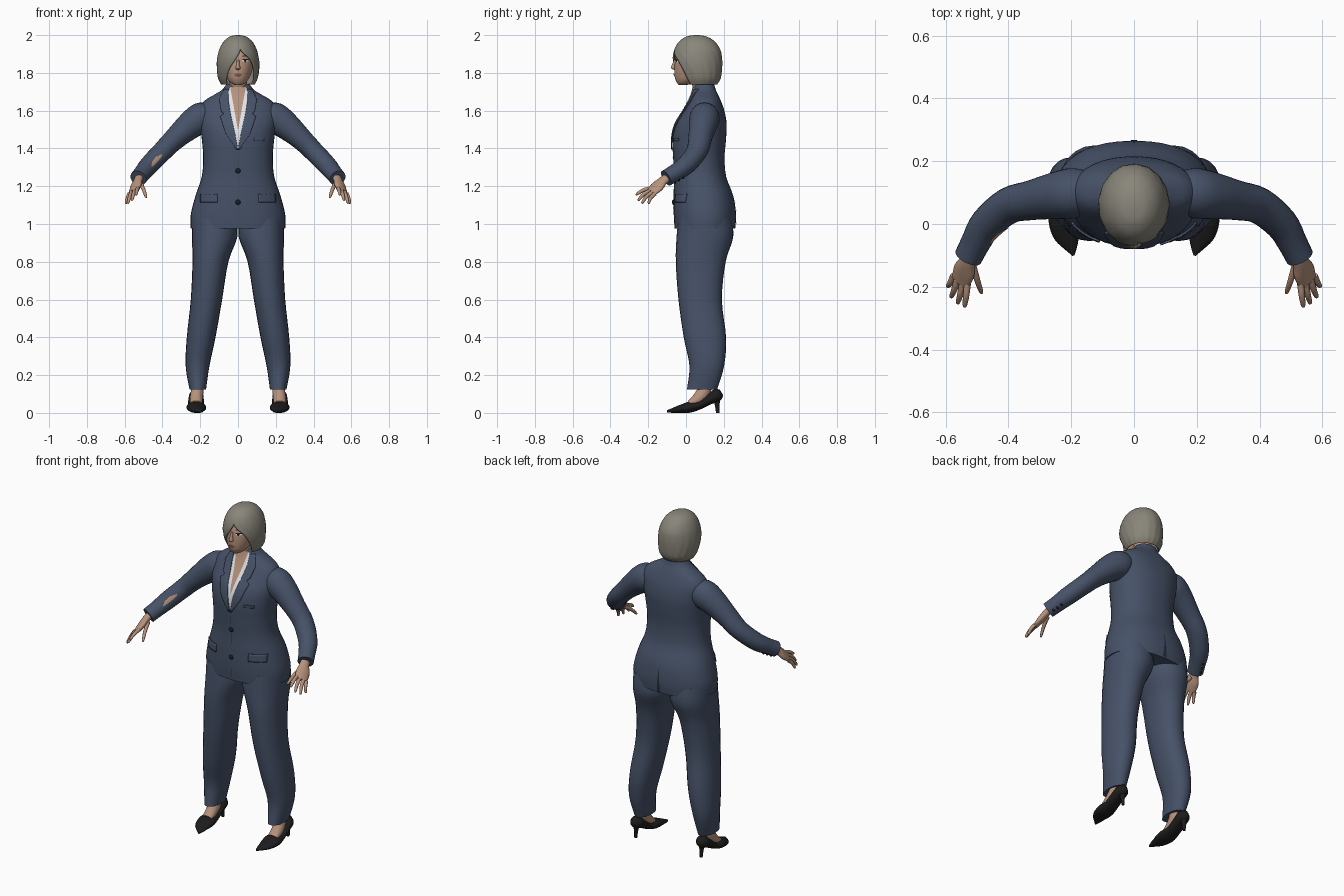
import bpy, bmesh
from math import sin, cos, pi, copysign
from mathutils import Vector
from mathutils.bvhtree import BVHTree

if "Cube" in bpy.data.objects:
    bpy.data.objects.remove(bpy.data.objects["Cube"])


def material(name, r, g, b):
    m = bpy.data.materials.new(name)
    m.use_nodes = True
    m.diffuse_color = (r, g, b, 1)
    m.node_tree.nodes["Principled BSDF"].inputs["Base Color"].default_value = (r, g, b, 1)
    return m


SUIT = material("navy suit", .062, .084, .138)
SEAM = material("dark seam", .02, .027, .045)
HAIR = material("grey hair", .25, .235, .195)
SKIN = material("skin", .47, .29, .2)
SHIRT = material("white shirt", .78, .79, .82)
BLACK = material("black leather", .012, .012, .013)
LIPS = material("lips", .25, .085, .07)
trees = {}


def finish(name, verts, faces, mat, mirror=False, thick=0):
    """Make a smooth object, optionally mirrored in x or thickened."""
    me = bpy.data.meshes.new(name)
    me.from_pydata([tuple(v) for v in verts], [], faces)
    bm = bmesh.new()
    bm.from_mesh(me)
    bmesh.ops.remove_doubles(bm, verts=bm.verts, dist=.00005)
    bmesh.ops.recalc_face_normals(bm, faces=bm.faces)
    trees[name] = BVHTree.FromBMesh(bm)
    bm.to_mesh(me)
    bm.free()
    me.materials.append(mat)
    me.shade_smooth()
    me.set_sharp_from_angle(angle=.9)
    ob = bpy.data.objects.new(name, me)
    bpy.context.collection.objects.link(ob)
    if thick:
        mod = ob.modifiers.new("thickness", "SOLIDIFY")
        mod.thickness, mod.offset = thick, -1
    if mirror:
        ob.modifiers.new("mirror", "MIRROR")
    return ob


def smooth(keys, n):
    """Catmull-Rom curve through tuples of any length."""
    out, last = [], len(keys) - 1
    for i in range(last):
        a, b, c, d = (keys[min(max(j, 0), last)] for j in range(i - 1, i + 3))
        for k in range(n):
            t = k / n
            out.append([q + .5 * t * (r - p + t * (2*p - 5*q + 4*r - s + t * (3*(q - r) + s - p)))
                        for p, q, r, s in zip(a, b, c, d)])
    return out + [list(keys[-1])]


def loft(name, keys, mat, ref=None, segs=24, power=2, n=4, mirror=False):
    """Skin rings (x, y, z, rx, ry); flat rings, or across the path if ref is given."""
    rings = smooth(keys, n)
    pts = [Vector(r[:3]) for r in rings]
    verts, faces = [], []
    for i, r in enumerate(rings):
        u, v = Vector((1, 0, 0)), Vector((0, 1, 0))
        if ref:
            t = (pts[min(i + 1, len(pts) - 1)] - pts[max(i - 1, 0)]).normalized()
            u = Vector(ref)
            u = (u - t * u.dot(t)).normalized()
            v = t.cross(u)
        for k in range(segs):
            c, s = cos(2 * pi * k / segs), sin(2 * pi * k / segs)
            c, s = (copysign(abs(w) ** (2 / power), w) for w in (c, s))
            verts.append(pts[i] + u * c * r[3] + v * s * r[4])
    for i in range(len(rings) - 1):
        for k in range(segs):
            a, b = i * segs + k, i * segs + (k + 1) % segs
            faces.append((a, b, b + segs, a + segs))
    faces += [tuple(range(segs)), tuple(range(len(verts) - segs, len(verts)))]
    return finish(name, verts, faces, mat, mirror)


def patch(name, target, rows, mat, lift=.004, mirror=False, side=-1, flip=1, thick=0):
    """Lay a sheet given by rows (z, x0, x1) onto a part, from front or back."""
    verts, faces, cols, steps = [], [], 8, 5
    fine = [[p + (q - p) * k / steps for p, q in zip(a, b)]
            for a, b in zip(rows, rows[1:]) for k in range(steps)] + [rows[-1]]
    for z, x0, x1 in fine:
        for k in range(cols + 1):
            p = Vector((x0 + (x1 - x0) * k / cols, side, z))
            hit = trees[target].ray_cast(p, Vector((0, -side, 0)))[0]
            if hit is None:
                hit = trees[target].find_nearest(Vector((p.x, side * .1, z)))[0]
            verts.append((p.x * flip, hit.y + side * lift, z))
    w = cols + 1
    for i in range(len(fine) - 1):
        for k in range(cols):
            a = i * w + k
            faces.append((a, a + 1, a + w + 1, a + w))
    return finish(name, verts, faces, mat, mirror, thick)


def button(name, target, near, r, mirror=False):
    p = trees[target].find_nearest(Vector(near))[0]
    loft(name, [(p.x, p.y, p.z + r * h, r * w, r * w * .6)
                for h, w in ((-1, .1), (-.7, .7), (0, 1), (.7, .7), (1, .1))], BLACK, segs=12, mirror=mirror)


# Jacket body and sleeves
loft("jacket", [(0, .1, .975, .25, .16), (0, .1, 1.05, .25, .165), (0, .092, 1.15, .225, .158),
                (0, .075, 1.25, .192, .138), (0, .068, 1.35, .184, .136), (0, .07, 1.45, .192, .142),
                (0, .08, 1.53, .203, .135), (0, .095, 1.6, .205, .108), (0, .1, 1.65, .18, .085),
                (0, .1, 1.685, .125, .07), (0, .098, 1.71, .085, .06), (0, .097, 1.74, .062, .052)],
     SUIT, segs=40, power=2.25)
loft("sleeve", [(.15, .1, 1.57, .07, .07), (.195, .098, 1.56, .083, .08), (.25, .09, 1.525, .075, .075),
                (.33, .075, 1.455, .06, .063), (.4, .058, 1.385, .053, .058), (.47, 0, 1.312, .05, .053),
                (.505, -.06, 1.27, .045, .047), (.528, -.105, 1.243, .044, .045)],
     SUIT, ref=(0, 0, 1), mirror=True)

# Shirt, open neckline, lapels and jacket details
patch("shirt", "jacket", [(1.4, -.002, .002), (1.55, -.033, .033), (1.69, -.055, .055), (1.72, -.045, .045)], SHIRT)
patch("chest", "jacket", [(1.5, -.001, .001), (1.68, -.033, .033), (1.725, -.042, .042)], SKIN, .007)
patch("lapel", "jacket", [(1.395, 0, .01), (1.48, .016, .065), (1.57, .036, .095), (1.585, .039, .075),
                          (1.6, .042, .09), (1.66, .052, .1), (1.715, .05, .075)],
      SUIT, .008, True, thick=.006)
patch("front_edge", "jacket", [(.98, -.001, .001), (1.39, -.001, .001)], SEAM, .002)
patch("pocket_flap", "jacket", [(1.115, .11, .2), (1.16, .11, .2)], SUIT, .008, True, thick=.007)
patch("breast_pocket", "jacket", [(1.44, .085, .14), (1.455, .085, .14)], SUIT, .007, thick=.006)
patch("back_vent", "jacket", [(.98, -.012, .012), (1.06, -.006, .006), (1.13, -.001, .001)], SEAM, .003, side=1)
patch("sleeve_tear", "sleeve", [(1.305, .452, .458), (1.33, .425, .455), (1.355, .405, .435), (1.37, .4, .404)],
      SKIN, .004, flip=-1)
button("upper_button", "jacket", (0, -.1, 1.28), .014)
button("lower_button", "jacket", (0, -.1, 1.115), .014)
for i in range(3):
    button("cuff_button", "sleeve", (.54 - .012 * i, -.04 + .02 * i, 1.2 + .012 * i), .008, True)

# Trousers
loft("trouser_leg", [(.125, .1, 1.03, .118, .14), (.124, .1, .93, .12, .15), (.146, .078, .8, .095, .132),
                     (.167, .075, .6, .083, .115), (.195, .1, .4, .076, .112), (.214, .11, .25, .063, .092),
                     (.213, .085, .125, .044, .08)], SUIT, mirror=True, power=2.15)

# Feet and heeled shoes
loft("foot", [(.213, .105, .22, .033, .033), (.215, .1, .13, .033, .036), (.22, .07, .08, .034, .034),
              (.221, .02, .047, .032, .02)], SKIN, ref=(1, 0, 0), mirror=True)
loft("shoe", [(.218, .187, .108, .012, .018), (.22, .165, .095, .036, .034), (.222, .12, .068, .041, .026),
              (.222, .07, .04, .044, .022), (.221, .02, .03, .052, .029), (.215, -.03, .021, .045, .021),
              (.202, -.07, .013, .024, .013), (.193, -.1, .008, .004, .006)], BLACK, ref=(1, 0, 0), mirror=True)
loft("shoe_heel", [(.22, .16, .085, .03, .028), (.22, .164, .05, .013, .014), (.22, .168, 0, .008, .009)],
     BLACK, segs=12, mirror=True)

# Hands
ACROSS = (.7, .4, -.5)
loft("palm", [(.52, -.09, 1.25, .028, .022), (.53, -.12, 1.23, .028, .02), (.541, -.15, 1.2, .04, .019),
              (.553, -.185, 1.17, .036, .013)], SKIN, ref=ACROSS, segs=16, mirror=True)
fingers = {"index_finger": ((.53, -.185, 1.19), (.54, -.266, 1.155)),
           "middle_finger": ((.545, -.185, 1.18), (.562, -.255, 1.125)),
           "ring_finger": ((.562, -.175, 1.17), (.583, -.235, 1.11)),
           "little_finger": ((.575, -.165, 1.16), (.594, -.2, 1.108)),
           "thumb": ((.515, -.125, 1.215), (.485, -.222, 1.14))}
for name, (a, b) in fingers.items():
    a, b = Vector(a), Vector(b)
    mid = a.lerp(b, .5) + Vector((0, -.004, .005))
    loft(name, [(*a, .011, .011), (*mid, .01, .01), (*a.lerp(b, .92), .007, .007), (*b, .002, .002)],
         SKIN, ref=ACROSS, segs=10, mirror=True)

# Neck and head
loft("neck", [(0, .095, 1.66, .052, .048), (0, .085, 1.72, .048, .048), (0, .065, 1.8, .05, .055)], SKIN)
loft("head", [(0, -.015, 1.737, .022, .025), (0, -.003, 1.75, .042, .046), (0, .013, 1.775, .06, .072),
              (0, .032, 1.82, .077, .094), (0, .042, 1.87, .085, .099), (0, .05, 1.92, .077, .09),
              (0, .055, 1.96, .045, .05)], SKIN, segs=32)
loft("nose", [(0, -.056, 1.872, .006, .006), (0, -.064, 1.84, .009, .012), (0, -.066, 1.825, .013, .013),
              (0, -.058, 1.816, .006, .005)], SKIN, segs=14)
patch("lips", "head", [(1.779, -.008, .008), (1.789, -.022, .022), (1.798, -.006, .006)], LIPS, .004)
patch("eye_white", "head", [(1.856, .032, .044), (1.864, .022, .055), (1.872, .03, .05)], SHIRT, .002, True)
patch("iris", "head", [(1.856, .035, .041), (1.863, .031, .045), (1.871, .034, .042)], BLACK, .003, True)
patch("eyelash", "head", [(1.868, .02, .06), (1.874, .028, .054)], BLACK, .004, True)
patch("eyebrow", "head", [(1.886, .02, .058), (1.891, .024, .056)], SEAM, .003, True)

# Bobbed hair with a swept fringe: rows of (z, y, rx, ry, left opening, right opening)
rows = smooth([(2, .055, .008, .01, 0, 0), (1.992, .056, .044, .054, 0, 0), (1.965, .058, .077, .096, 0, 0),
               (1.92, .06, .1, .123, .02, .02), (1.87, .06, .111, .131, .5, .28), (1.82, .064, .112, .126, .72, .58),
               (1.77, .071, .104, .112, .82, .78), (1.738, .072, .088, .092, .88, .9)], 5)
cols, part = 56, .14
verts, faces = [], []
for z, cy, rx, ry, left, right in rows:
    a0, a1 = part + max(left, 0), 2 * pi + part - max(right, 0)
    for k in range(cols + 1):
        a = a0 + (a1 - a0) * k / cols
        lock = 1 + .012 * sin(k * pi / 2) * (2 - z) / .26
        verts.append((rx * lock * sin(a), cy - ry * lock * cos(a), z))
for i in range(len(rows) - 1):
    for k in range(cols):
        a = i * (cols + 1) + k
        faces.append((a, a + 1, a + cols + 2, a + cols + 1))
faces.append(tuple(range(cols)))
finish("hair", verts, faces, HAIR, thick=.008)
